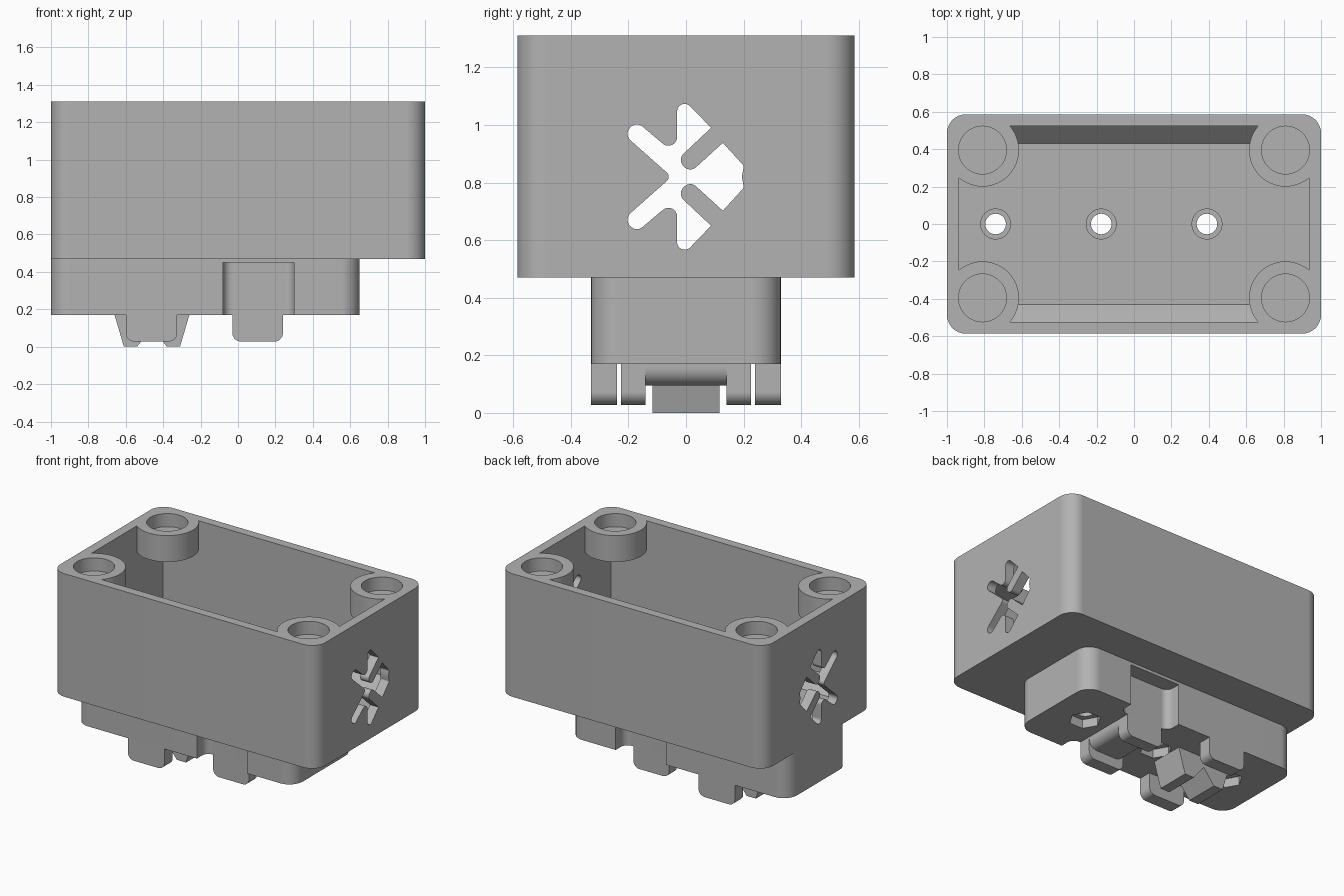
import bpy, bmesh
from math import sin, cos, tan, pi, atan2, radians
from mathutils import Vector

cube = bpy.data.objects.get("Cube")
if cube:
    bpy.data.objects.remove(cube, do_unlink=True)

grey = bpy.data.materials.new("plain grey")
grey.use_nodes = True
grey.diffuse_color = (0.45, 0.45, 0.45, 1)
bsdf = next(n for n in grey.node_tree.nodes if n.type == 'BSDF_PRINCIPLED')
bsdf.inputs["Base Color"].default_value = grey.diffuse_color


def rounded(corners, steps=8):
    """Outline from (u, v, radius) corners, each replaced by an arc."""
    out = []
    for i, (x, y, r) in enumerate(corners):
        p = Vector((x, y))
        if r == 0:
            out.append(p)
            continue
        a = (Vector(corners[i - 1][:2]) - p).normalized()
        b = (Vector(corners[(i + 1) % len(corners)][:2]) - p).normalized()
        half = a.angle(b) / 2
        c = p + (a + b).normalized() * r / sin(half)
        s, e = p + a * r / tan(half) - c, p + b * r / tan(half) - c
        start = atan2(s.y, s.x)
        turn = (atan2(e.y, e.x) - start + pi) % (2 * pi) - pi
        for k in range(steps + 1):
            t = start + turn * k / steps
            out.append(c + Vector((cos(t), sin(t))) * r)
    return out


def rect(x0, x1, y0, y1, low, high):
    return rounded([(x0, y0, low), (x1, y0, low), (x1, y1, high), (x0, y1, high)])


def circle(x, y, r, n=48):
    return [(x + r * cos(2 * pi * i / n), y + r * sin(2 * pi * i / n)) for i in range(n)]


def prism(name, outline, lo, hi, axis='z'):
    """Extrude a flat outline from lo to hi along an axis."""
    place = {'z': lambda u, v: (u, v, lo), 'x': lambda u, v: (lo, u, v),
             'y': lambda u, v: (u, lo, v)}[axis]
    move = Vector([hi - lo if axis == a else 0 for a in 'xyz'])
    bm = bmesh.new()
    face = bm.faces.new([bm.verts.new(place(*p)) for p in outline])
    new = bmesh.ops.extrude_face_region(bm, geom=[face], use_keep_orig=True)['geom']
    bmesh.ops.translate(bm, verts=[g for g in new if isinstance(g, bmesh.types.BMVert)], vec=move)
    bmesh.ops.recalc_face_normals(bm, faces=bm.faces)
    mesh = bpy.data.meshes.new(name)
    bm.to_mesh(mesh)
    bm.free()
    mesh.materials.append(grey)
    ob = bpy.data.objects.new(name, mesh)
    bpy.context.collection.objects.link(ob)
    return ob


def cut(target, *cutters):
    """Subtract each cutter from the target, then discard it."""
    for c in cutters:
        c.hide_render = True
        mod = target.modifiers.new("cut", 'BOOLEAN')
        mod.operation, mod.solver, mod.object = 'DIFFERENCE', 'EXACT', c
        bpy.context.view_layer.objects.active = target
        bpy.ops.object.modifier_apply(modifier=mod.name)
        bpy.data.objects.remove(c, do_unlink=True)


SIDES = (-1, 1)
CORNERS = [(sx * 0.81, sy * 0.395) for sx in SIDES for sy in SIDES]
HOLES = (-0.74, -0.175, 0.39)
FLOOR, SEAM, TOP, UNDER = 0.53, 0.47, 1.31, 0.17

# Open box: cavity with sloped lower sides, leaving corner bosses
box = prism("open_box", rect(-1, 1, -0.586, 0.586, 0.1, 0.1), SEAM, TOP)
cavity = prism("cavity", [(-0.43, FLOOR), (0.43, FLOOR), (0.525, 0.625), (0.525, 1.4),
                          (-0.525, 1.4), (-0.525, 0.625)], -0.935, 0.935, 'x')
cut(cavity, *[prism("boss", circle(x, y, 0.195), 1.13, 1.5) for x, y in CORNERS])
cut(box, cavity)
cut(box, *[prism("socket", circle(x, y, 0.128), 1.22, 1.5) for x, y in CORNERS])

# Branching vent through both end walls, mirrored about its middle height
half = [(-0.05, 0, 0.02), (-0.215, 0.146, 0.03), (-0.174, 0.194, 0.03),
        (-0.031, 0.073, 0.03), (-0.031, 0.253, 0.026), (0.007, 0.253, 0.026),
        (0.087, 0.17, 0), (-0.031, 0.059, 0.03), (0.014, 0.014, 0.03),
        (0.128, 0.118, 0), (0.201, 0.038, 0.012), (0.194, 0, 0)]
vent = half + [(y, -z, r) for y, z, r in half[-2:0:-1]]
vent = rounded([(y, z + 0.82, r) for y, z, r in vent])
cut(box, prism("vent", vent, -1.1, 1.1, 'x'))

# Mounting block with side recesses
block = prism("mounting_block", rect(-1, 0.65, -0.33, 0.33, 0.1, 0.1), UNDER, SEAM)
for s in SIDES:
    y0, y1 = sorted((s * 0.225, s * 0.6))
    cut(block, prism("recess", rect(-0.08, 0.3, y0, y1, 0.05, 0.05), 0.1, 0.45))

# Screw holes with counterbores above and nut pockets below
for x in HOLES:
    cut(box, prism("hole", circle(x, 0, 0.055), 0.4, 0.6),
        prism("counterbore", circle(x, 0, 0.08), 0.5, 0.6))
    cut(block, prism("hole", circle(x, 0, 0.055), 0.1, 0.6),
        prism("nut_pocket", circle(x, 0, 0.1, 6), 0.1, 0.23))
parts = [box, block]

# Guide tabs under the block, outer pair and inner pair
for label, x0, x1, y0, y1 in (("outer", -0.6, -0.325, 0.24, 0.33),
                              ("inner", -0.03, 0.24, 0.14, 0.225)):
    for s, side in zip(SIDES, ("front", "back")):
        outline = rounded([(x0, 0.028, 0.045), (x1, 0.028, 0.045), (x1, UNDER, 0), (x0, UNDER, 0)])
        parts.append(prism(f"{label}_tab_{side}", outline, s * y0, s * y1, 'y'))

# Cross bar joining the inner tabs
bar = rounded([(-0.03, 0.095, 0.06), (0.24, 0.095, 0.06), (0.24, UNDER, 0), (-0.03, UNDER, 0)])
parts.append(prism("cross_bar", bar, -0.14, 0.14, 'y'))

# Grooved foot between the outer tabs
foot = [(-0.2, UNDER), (-0.15, 0), (-0.08, 0), (0, 0.1), (0.08, 0), (0.15, 0), (0.2, UNDER)]
parts.append(prism("grooved_foot", [(x - 0.46, z) for x, z in foot], -0.117, 0.117, 'y'))

# Smooth the rounded edges, keep the rest crisp
bpy.ops.object.select_all(action='DESELECT')
for ob in parts:
    ob.select_set(True)
bpy.context.view_layer.objects.active = box
bpy.ops.object.shade_smooth_by_angle(angle=radians(30))
for ob in parts:
    ob.modifiers.new("even_shading", 'WEIGHTED_NORMAL').keep_sharp = True
